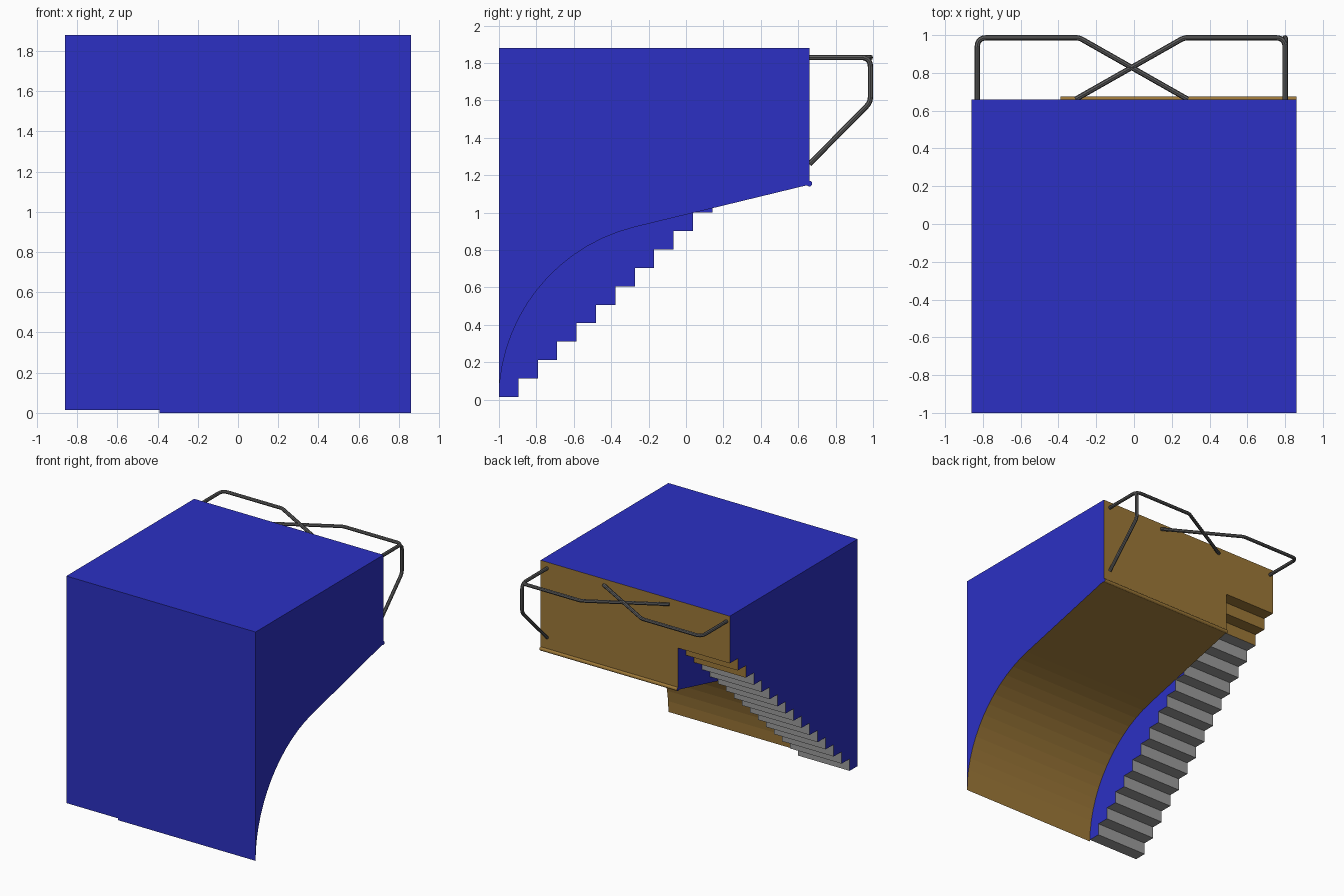
import bpy, bmesh, math
from mathutils import Vector

if "Cube" in bpy.data.objects:
    bpy.data.objects.remove(bpy.data.objects["Cube"])


def material(name, color):
    m = bpy.data.materials.new(name)
    m.diffuse_color = (*color, 1)
    m.use_nodes = True
    m.node_tree.nodes["Principled BSDF"].inputs["Base Color"].default_value = m.diffuse_color
    return m


BLUE = material("blue_paint", (0.025, 0.03, 0.55))
WOOD = material("wood", (0.34, 0.19, 0.04))
GREY = material("step_grey", (0.33, 0.33, 0.33))
STEEL = material("dark_steel", (0.11, 0.11, 0.11))

LEFT, SPLIT, RIGHT = -0.86, -0.39, 0.86
BACK, TOP = 0.66, 1.88


def prism(name, profile, x0, x1, pick):
    """Extrude a (y, z) profile along x; pick(normal, centre) gives the slot."""
    bm = bmesh.new()
    face = bm.faces.new([bm.verts.new((x0, y, z)) for y, z in profile])
    ext = bmesh.ops.extrude_face_region(bm, geom=[face])
    moved = [v for v in ext["geom"] if isinstance(v, bmesh.types.BMVert)]
    bmesh.ops.translate(bm, verts=moved, vec=(x1 - x0, 0, 0))
    bmesh.ops.recalc_face_normals(bm, faces=bm.faces)
    for f in bm.faces:
        f.material_index = pick(f.normal, f.calc_center_median())
    mesh = bpy.data.meshes.new(name)
    bm.to_mesh(mesh)
    bm.free()
    for m in (BLUE, WOOD, GREY):
        mesh.materials.append(m)
    ob = bpy.data.objects.new(name, mesh)
    bpy.context.collection.objects.link(ob)
    return ob


def is_paint(n):
    return abs(n.x) > 0.9 or n.z > 0.9 or n.y < -0.9


def ramp_slot(n, c):
    return 0 if is_paint(n) else 1


def stair_slot(n, c):
    if is_paint(n):
        return 0
    return 1 if c.z > 1.3 else 2


# Ramp body: quarter arc running into a straight slope
R, END, SEG = 0.95, math.radians(76.5), 14
ramp = [(-1 + R * (1 - math.cos(END * i / SEG)), R * math.sin(END * i / SEG))
        for i in range(SEG + 1)]
ramp += [(BACK, 1.15), (BACK, TOP), (-1, TOP)]
body = prism("ramp_body", ramp, SPLIT, RIGHT, ramp_slot)

# Stair side: sixteen steps
STEPS, Z0, RISE = 16, 0.015, 0.0985
run = (BACK + 1) / STEPS
stairs = []
for i in range(STEPS):
    z = Z0 + i * RISE
    y1 = BACK if i == STEPS - 1 else -1 + (i + 1) * run
    stairs += [(-1 + i * run, z), (y1, z)]
stairs += [(BACK, TOP), (-1, TOP)]
steps = prism("stair_block", stairs, LEFT, SPLIT, stair_slot)

# Merge the two blocks so no wall is left inside
mod = body.modifiers.new("join_stairs", "BOOLEAN")
mod.operation = "UNION"
mod.solver = "EXACT"
mod.object = steps
bpy.context.view_layer.objects.active = body
bpy.ops.object.modifier_apply(modifier=mod.name)
bpy.data.objects.remove(steps)

# Lip along the ramp edge
lip = [(BACK + 0.015 * math.cos(a), 1.155 + 0.015 * math.sin(a))
       for a in (math.tau * i / 12 for i in range(12))]
prism("lip_pipe", lip, SPLIT, RIGHT, lambda n, c: 0 if abs(n.x) > 0.9 else 1)


def rounded(points, radii, n=5):
    """Replace the inner corners of a path with short curves."""
    pts = [Vector(p) for p in points]
    out = [pts[0]]
    for a, b, c, r in zip(pts, pts[1:], pts[2:], radii):
        p = b + (a - b).normalized() * r
        q = b + (c - b).normalized() * r
        for i in range(n + 1):
            t = i / n
            out.append(p * (1 - t) ** 2 + b * 2 * t * (1 - t) + q * t * t)
    return out + [pts[-1]]


def tube(name, points, radii):
    path = rounded(points, radii)
    cu = bpy.data.curves.new(name, "CURVE")
    cu.dimensions = "3D"
    cu.bevel_depth = 0.014
    cu.bevel_resolution = 2
    cu.use_fill_caps = True
    sp = cu.splines.new("POLY")
    sp.points.add(len(path) - 1)
    for p, co in zip(sp.points, path):
        p.co = (*co, 1)
    cu.materials.append(STEEL)
    ob = bpy.data.objects.new(name, cu)
    bpy.context.collection.objects.link(ob)
    bpy.ops.object.select_all(action="DESELECT")
    ob.select_set(True)
    bpy.context.view_layer.objects.active = ob
    bpy.ops.object.convert(target="MESH")
    bpy.ops.object.shade_smooth_by_angle()


# Crossed guard rails behind the platform
Y, Z = 0.986, 1.83
for name, side, bend, end in (("right_rail", 0.80, 0.265, -0.31),
                              ("left_rail", -0.83, -0.29, 0.285)):
    tube(name, [(side, BACK, Z), (side, Y, Z), (bend, Y, Z), (end, BACK, Z)],
         (0.05, 0.02))

# Side rail that drops down and returns to the wall
tube("side_rail", [(0.80, BACK, Z), (0.80, Y, Z), (0.80, Y, 1.59),
                   (0.80, BACK, 1.26)], (0.05, 0.03))
